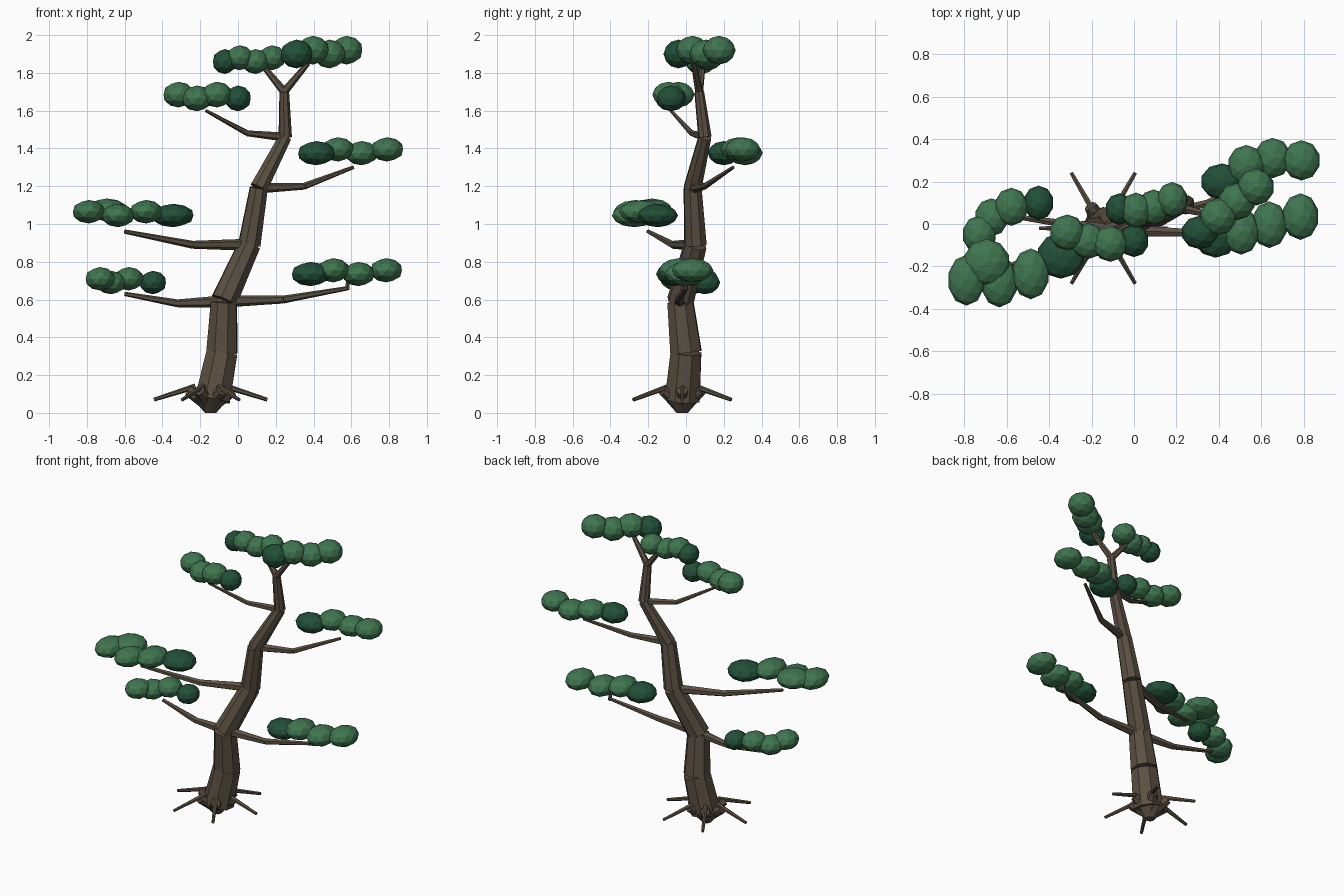
import bpy, math
from mathutils import Vector, Matrix

if "Cube" in bpy.data.objects:
    bpy.data.objects.remove(bpy.data.objects["Cube"])


def make_material(name, color):
    material = bpy.data.materials.new(name)
    material.use_nodes = True
    material.diffuse_color = (*color, 1)
    shader = material.node_tree.nodes["Principled BSDF"]
    shader.inputs["Base Color"].default_value = (*color, 1)
    return material


bark = make_material("bark brown", (0.105, 0.08, 0.055))
leaf = make_material("leaf green", (0.05, 0.18, 0.08))
leaf_dark = make_material("dark leaf green", (0.016, 0.08, 0.04))


def finish(name, material):
    part = bpy.context.object
    part.name = name
    part.data.materials.append(material)
    return part


def limb(name, start, end, start_radius, end_radius, sides=6):
    """Tapered straight piece of wood between two points."""
    start, end = Vector(start), Vector(end)
    direction = end - start
    bpy.ops.mesh.primitive_cone_add(vertices=sides, radius1=start_radius,
                                    radius2=end_radius, depth=direction.length)
    part = finish(name, bark)
    turn = direction.to_track_quat("Z", "Y").to_matrix().to_4x4()
    part.matrix_world = Matrix.Translation((start + end) / 2) @ turn


def branch(name, joint, elbow, tip, thickness):
    """Two-piece branch that thins from a trunk joint to its tip."""
    limb(name + "_inner", joint, elbow, thickness, thickness * 0.65)
    limb(name + "_outer", elbow, tip, thickness * 0.65, thickness * 0.35)


def clump(name, centre, half_size, material):
    """One flattened, faceted ball of leaves."""
    bpy.ops.mesh.primitive_ico_sphere_add(subdivisions=2, radius=1, location=centre)
    finish(name, material).scale = half_size


def foliage(name, start, middle, end, height, half_size, dark_stretch=1, count=4):
    """Clumps along a curve through three plan points, every other one raised.
    The first clump is dark and has its own width."""
    start, middle, end = Vector(start), Vector(middle), Vector(end)
    for i in range(count):
        t = i / (count - 1)
        plan = (start * (1 - t) * (1 - 2 * t) + middle * 4 * t * (1 - t)
                + end * t * (2 * t - 1))
        centre = (plan.x, plan.y, height + 0.02 * (i % 2))
        width, depth, thickness = half_size
        if i == 0:
            clump(name + "_dark_clump", centre,
                  (width * dark_stretch, depth * 0.9, thickness), leaf_dark)
        else:
            clump(f"{name}_clump_{i}", centre, half_size, leaf)


# Trunk, bending as it rises, from joints with a radius each
joints = [(-0.135, -0.02, 0.07), (-0.085, 0, 0.32), (-0.075, -0.03, 0.59),
          (0.06, 0.05, 0.89), (0.11, 0.035, 1.19), (0.25, 0.1, 1.46), (0.245, 0.07, 1.7)]
radii = [0.1, 0.088, 0.073, 0.062, 0.05, 0.036, 0.026]
for i in range(len(joints) - 1):
    limb(f"trunk_{i + 1}", joints[i], joints[i + 1], radii[i], radii[i + 1], sides=8)

# Root crown: thick stubs that rise outwards, each with a thin root running down
crown = Vector((-0.145, -0.02, 0))
limb("root_base", crown, crown + Vector((0, 0, 0.08)), 0.03, 0.1, sides=8)
root_count = 6
for i in range(root_count):
    angle = math.tau * i / root_count
    outward = Vector((math.cos(angle), math.sin(angle), 0))

    def root_point(reach, height):
        return crown + outward * reach + Vector((0, 0, height))

    limb(f"root_stub_{i + 1}", root_point(0, 0.05), root_point(0.12, 0.12), 0.05, 0.03, sides=8)
    limb(f"root_{i + 1}", root_point(0.08, 0.14), root_point(0.3, 0.07), 0.016, 0.01)

# Branches, each from a trunk joint through an elbow
root_joint, low_joint, lower, middle, upper, top, fork = joints
branch("lower_right_branch", lower, (-0.32, 0, 0.58), (-0.6, 0.04, 0.63), 0.032)
branch("lower_left_branch", lower, (0.24, -0.04, 0.6), (0.58, 0, 0.66), 0.032)
limb("lower_left_twig", (0.58, 0, 0.65), (0.58, 0, 0.72), 0.012, 0.01)
branch("middle_right_branch", middle, (-0.24, -0.07, 0.89), (-0.6, -0.2, 0.96), 0.032)
branch("middle_left_branch", upper, (0.35, 0.1, 1.2), (0.61, 0.25, 1.3), 0.028)
branch("upper_right_branch", top, (0.05, 0.03, 1.48), (-0.17, -0.08, 1.6), 0.024)

# Crown fork
limb("crown_right_fork", fork, (0.13, 0.09, 1.84), 0.022, 0.014)
limb("crown_left_fork", fork, (0.37, 0.04, 1.85), 0.022, 0.014)

# Foliage pads
foliage("lower_right_foliage", (-0.45, 0.1), (-0.63, 0.06), (-0.73, -0.05),
        height=0.69, half_size=(0.08, 0.09, 0.062), dark_stretch=0.9)
foliage("lower_left_foliage", (0.385, -0.06), (0.57, -0.02), (0.785, 0.035),
        height=0.735, half_size=(0.087, 0.11, 0.064), dark_stretch=1.2)
foliage("middle_right_foliage", (-0.345, -0.15), (-0.56, -0.26), (-0.79, -0.265),
        height=1.045, half_size=(0.088, 0.12, 0.062), dark_stretch=1.3)
clump("middle_right_foliage_top_clump", (-0.695, -0.18, 1.075), (0.11, 0.11, 0.06), leaf)
foliage("middle_left_foliage", (0.415, 0.2), (0.59, 0.3), (0.79, 0.3),
        height=1.375, half_size=(0.088, 0.095, 0.064), dark_stretch=1.15)
foliage("upper_right_foliage", (0, -0.08), (-0.165, -0.09), (-0.315, -0.04),
        height=1.665, half_size=(0.083, 0.085, 0.068), dark_stretch=0.85)
foliage("crown_right_foliage", (-0.07, 0.07), (0.05, 0.07), (0.18, 0.115),
        height=1.86, half_size=(0.073, 0.083, 0.066), dark_stretch=0.9)
foliage("crown_left_foliage", (0.31, -0.04), (0.44, 0.07), (0.575, 0.175),
        height=1.9, half_size=(0.087, 0.088, 0.076))
